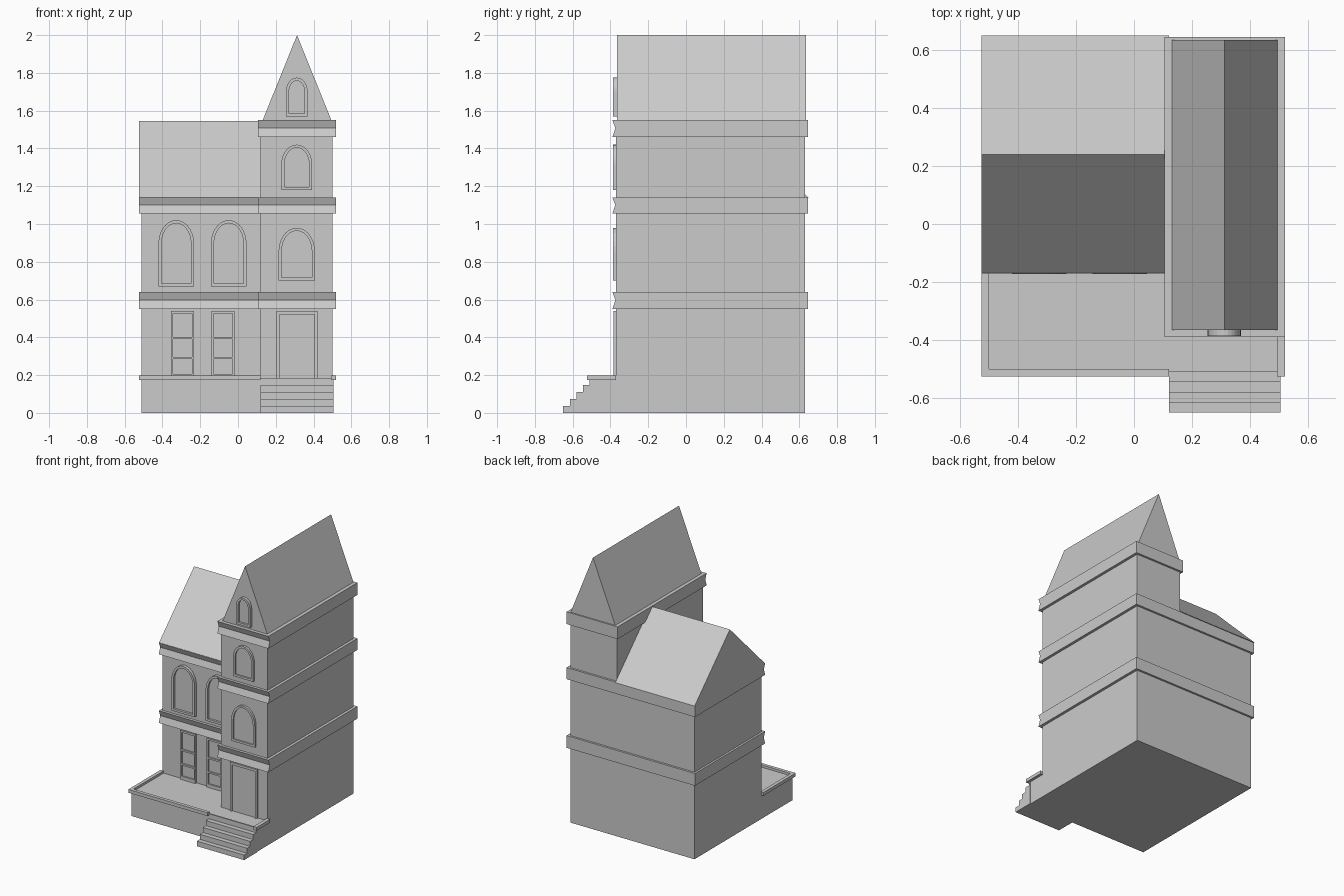
import bpy, math

if "Cube" in bpy.data.objects:
    bpy.data.objects.remove(bpy.data.objects["Cube"])


def make(name, verts, faces):
    me = bpy.data.meshes.new(name)
    me.from_pydata(verts, [], faces)
    ob = bpy.data.objects.new(name, me)
    bpy.context.collection.objects.link(ob)
    import bmesh
    bm = bmesh.new()
    bm.from_mesh(me)
    bmesh.ops.recalc_face_normals(bm, faces=bm.faces)
    bm.to_mesh(me)
    bm.free()
    return ob


def prism(name, profile, axis, a, b):
    """Extrude a 2D profile along an axis: 'x' takes (y, z) points, 'y' takes (x, z)."""
    def place(p, t):
        return (t, p[0], p[1]) if axis == 'x' else (p[0], t, p[1])
    n = len(profile)
    verts = [place(p, t) for t in (a, b) for p in profile]
    faces = [list(range(n)), list(range(2 * n - 1, n - 1, -1))]
    faces += [[i, (i + 1) % n, n + (i + 1) % n, n + i] for i in range(n)]
    return make(name, verts, faces)


def box(name, x0, x1, y0, y1, z0, z1):
    return prism(name, [(y0, z0), (y1, z0), (y1, z1), (y0, z1)], 'x', x0, x1)


def arch(cx, hw, z0, spring, top, seg=14):
    pts = [(cx - hw, z0), (cx + hw, z0)]
    for i in range(seg + 1):
        t = math.pi * i / seg
        pts.append((cx + hw * math.cos(t), spring + (top - spring) * math.sin(t)))
    return pts


def arched_window(name, cx, hw, z0, top, wall, proud=0.02, rim=0.016):
    spring = top - hw * 1.3
    outer = arch(cx, hw, z0, spring, top)
    inner = arch(cx, hw - rim, z0 + rim, spring, top - rim)
    n = len(outer)
    front, back = wall - proud, wall + 0.005
    verts = [(x, y, z) for y in (front, back) for pts in (outer, inner) for x, z in pts]
    faces = []
    for i in range(n):
        j = (i + 1) % n
        for a, b in ((0, n), (n, 3 * n), (3 * n, 2 * n), (2 * n, 0)):
            faces.append([a + i, a + j, b + j, b + i])
    make(name + "_frame", verts, faces)
    prism(name + "_pane", inner, 'y', wall - 0.006, back)


def cornice(name, x0, x1, front, back, z0, z1):
    # band whose front face is pinched in the middle
    mid = (z0 + z1) / 2 + 0.003
    prism(name, [(front, z0), (front + 0.016, mid), (front, z1), (back, z1), (back, z0)],
          'x', x0, x1)


# Walls
box("house_wall", -0.51, 0.12, -0.15, 0.63, 0, 1.14)
box("tower_wall", 0.12, 0.50, -0.37, 0.63, 0, 1.55)

# Cornice bands
for i, (z0, z1) in enumerate([(0.55, 0.64), (1.055, 1.14), (1.46, 1.55)]):
    cornice(f"tower_cornice_{i}", 0.105, 0.52, -0.39, 0.645, z0, z1)
    if i < 2:
        cornice(f"house_cornice_{i}", -0.525, 0.12, -0.17, 0.645, z0, z1)

# Gable roofs
prism("house_roof", [(-0.17, 1.138), (0.65, 1.138), (0.24, 1.545)], 'x', -0.525, 0.12)
prism("tower_roof", [(0.13, 1.548), (0.495, 1.548), (0.3125, 2.0)], 'y', -0.365, 0.635)

# Terrace with raised edge trim
box("terrace", -0.51, 0.50, -0.51, -0.14, 0, 0.18)
box("terrace_trim_front", -0.525, 0.12, -0.525, -0.50, 0.173, 0.197)
box("terrace_trim_left", -0.525, -0.50, -0.50, -0.15, 0.173, 0.197)
box("terrace_trim_right", 0.493, 0.52, -0.525, -0.37, 0.173, 0.197)

# Entrance steps
stairs = [(-0.50, 0)]
for i in range(5):
    y = -0.65 + 0.035 * i
    stairs += [(y, 0.037 * i), (y, 0.037 * (i + 1))]
stairs.append((-0.50, 0.185))
prism("steps", stairs, 'x', 0.12, 0.505)

# Arched windows
for i, cx in enumerate((-0.327, -0.049)):
    arched_window(f"house_window_{i}", cx, 0.094, 0.67, 1.02, -0.15, proud=0.022)
for i, (hw, z0, z1) in enumerate([(0.096, 0.70, 0.98), (0.082, 1.18, 1.42), (0.057, 1.57, 1.775)]):
    wall = -0.365 if i == 2 else -0.37
    arched_window(f"tower_window_{i}", 0.311, hw, z0, z1, wall, proud=-0.385 < wall and wall + 0.386)

# Ground floor windows with three panes
for i, x0 in enumerate((-0.355, -0.14)):
    x1 = x0 + 0.122
    for side, x in (("left", x0), ("right", x1 - 0.01)):
        box(f"low_window_{i}_{side}_post", x, x + 0.01, -0.165, -0.145, 0.18, 0.54)
    for k, (z0, z1) in enumerate([(0.18, 0.205), (0.285, 0.297), (0.39, 0.402), (0.526, 0.54)]):
        box(f"low_window_{i}_bar_{k}", x0 + 0.01, x1 - 0.01, -0.165, -0.145, z0, z1)
    box(f"low_window_{i}_glass", x0 + 0.01, x1 - 0.01, -0.154, -0.145, 0.2, 0.53)

# Door
for side, x in (("left", 0.203), ("right", 0.405)):
    box(f"door_{side}_post", x, x + 0.016, -0.383, -0.365, 0.18, 0.54)
box("door_lintel", 0.219, 0.405, -0.383, -0.365, 0.522, 0.54)
box("door_panel", 0.219, 0.405, -0.374, -0.365, 0.18, 0.522)
